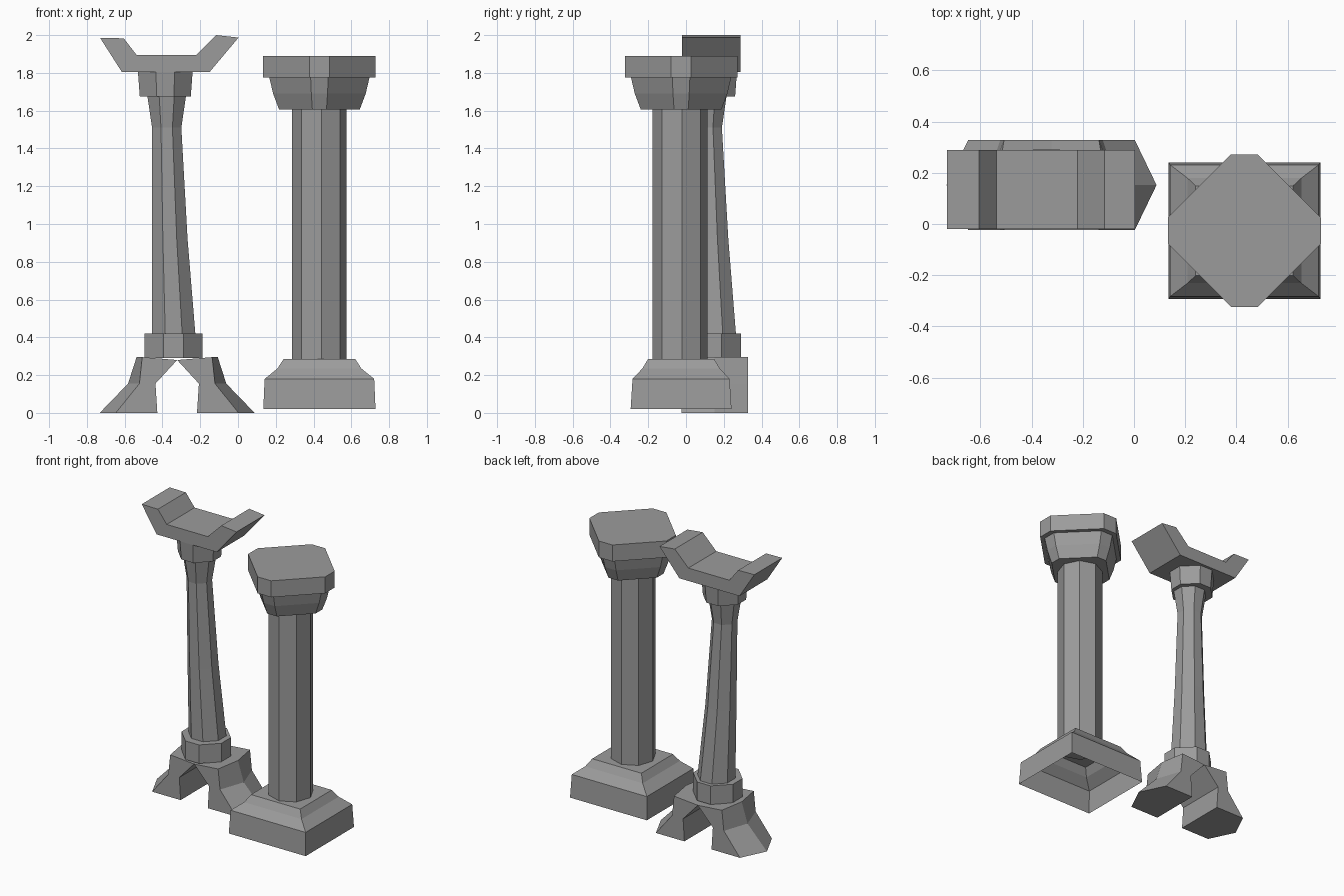
import bpy
import bmesh
from math import sin, cos, radians

if "Cube" in bpy.data.objects:
    bpy.data.objects.remove(bpy.data.objects["Cube"])

stone = bpy.data.materials.new("grey stone")
stone.use_nodes = True
grey = (0.33, 0.33, 0.33, 1)
stone.diffuse_color = grey
stone.node_tree.nodes["Principled BSDF"].inputs["Base Color"].default_value = grey


def finish(name, bm):
    bmesh.ops.recalc_face_normals(bm, faces=bm.faces)
    mesh = bpy.data.meshes.new(name)
    bm.to_mesh(mesh)
    bm.free()
    mesh.materials.append(stone)
    obj = bpy.data.objects.new(name, mesh)
    bpy.context.collection.objects.link(obj)
    return obj


def loft(name, rings, bottom=True, top=True):
    """Skin a stack of equal-sized rings."""
    bm = bmesh.new()
    loops = [[bm.verts.new(p) for p in ring] for ring in rings]
    for a, b in zip(loops, loops[1:]):
        for i in range(len(a)):
            j = (i + 1) % len(a)
            bm.faces.new((a[i], a[j], b[j], b[i]))
    if bottom:
        bm.faces.new(loops[0][::-1])
    if top:
        bm.faces.new(loops[-1])
    return finish(name, bm)


def chamfered(x0, x1, y0, y1, z, flat):
    """Rectangle cut to eight sides; flat is the share of each side kept."""
    cx, cy, hx, hy = (x0 + x1) / 2, (y0 + y1) / 2, (x1 - x0) / 2, (y1 - y0) / 2
    shape = ((flat, -1), (1, -flat), (1, flat), (flat, 1),
             (-flat, 1), (-1, flat), (-1, -flat), (-flat, -1))
    return [(cx + u * hx, cy + v * hy, z) for u, v in shape]


def rect(cx, cy, hx, hy, z):
    return [(cx + u * hx, cy + v * hy, z) for u, v in ((-1, -1), (1, -1), (1, 1), (-1, 1))]


def ngon(cx, cy, r, z, n=8, turn=4):
    return [(cx + r * cos(radians(turn + 360 * i / n)),
             cy + r * sin(radians(turn + 360 * i / n)), z) for i in range(n)]


# Straight column: hollow plinth, shaft and diamond capital
X, Y = 0.431, -0.026
loft("plinth", [rect(X, Y, hx, hy, z) for hx, hy, z in (
    (0.297, 0.267, 0.02), (0.29, 0.257, 0.18), (0.222, 0.205, 0.235), (0.19, 0.175, 0.285))],
    bottom=False)
loft("straight_shaft", [ngon(X, Y - 0.006, 0.145, z) for z in (0.28, 1.61)])
loft("capital", [chamfered(X - h, X + h, Y - h, Y + h, z, 0.175) for h, z in (
    (0.213, 1.605), (0.245, 1.69), (0.265, 1.775), (0.298, 1.775), (0.298, 1.89))])

# Leaning column: shaft grows thicker downward on its left and back only
loft("leaning_shaft", [chamfered(x0, x1, y0, y1, z, 0.39) for x0, x1, y0, y1, z in (
    (-0.455, -0.225, 0.035, 0.265, 0.41), (-0.455, -0.267, 0.035, 0.224, 0.92),
    (-0.455, -0.3, 0.035, 0.19, 1.51), (-0.48, -0.275, 0.01, 0.215, 1.68))])
loft("lower_collar", [chamfered(-0.495, -0.187, -0.018, 0.29, z, 0.34) for z in (0.29, 0.42)])
loft("upper_collar", [chamfered(-0.52, -0.25, -0.01, 0.26, 1.675, 0.34),
                      chamfered(-0.53, -0.24, -0.02, 0.27, 1.81, 0.34)])

# Saddle: upturned profile given depth
profile = ((-0.73, 1.985), (-0.615, 1.805), (-0.15, 1.805), (0.003, 1.987),
           (-0.115, 2.0), (-0.22, 1.895), (-0.537, 1.895), (-0.605, 1.983))
loft("saddle", [[(x, y, z) for x, z in profile] for y in (-0.02, 0.288)])

# Arched feet: one pointed foot, mirrored about the middle of the arch
MID, FRONT, BACK = -0.322, -0.024, 0.328


def foot_ring(inner, corner, tip, z, inner_z):
    points = ((inner, FRONT, inner_z), (corner, FRONT, z), (tip, 0.152, z),
              (corner, BACK, z), (inner, BACK, inner_z))
    return [(x, y, height) for x, y, height in points]


foot = loft("arched_feet", [
    foot_ring(0.105, 0.325, 0.41, 0, 0),
    foot_ring(0.115, 0.2, 0.26, 0.155, 0.155),
    foot_ring(0, 0.185, 0.215, 0.295, 0.28)])
foot.location.x = MID
mirror = foot.modifiers.new("mirror", "MIRROR")
mirror.use_axis[0] = True
